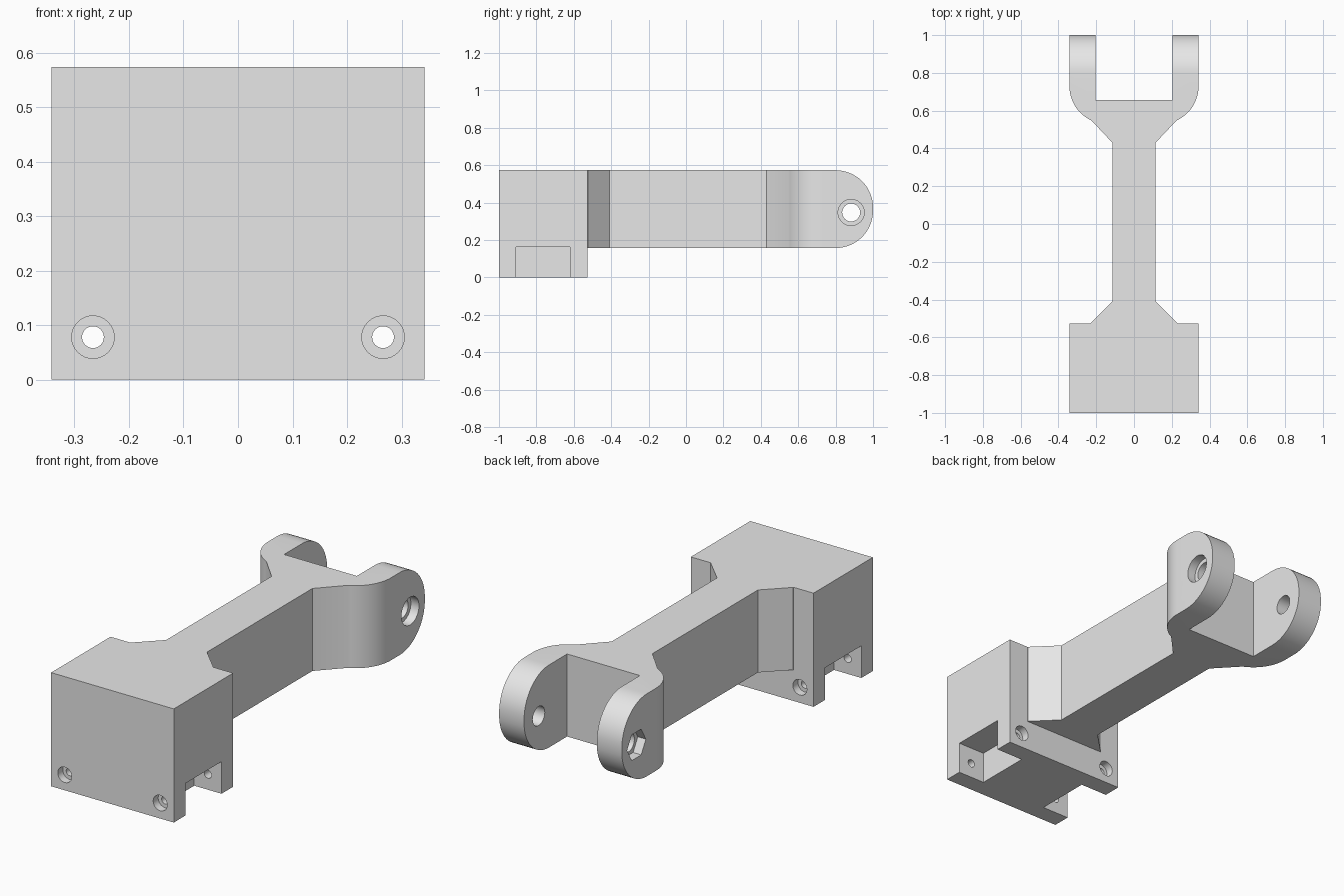
import bpy
import bmesh
from math import pi, sin, cos
from mathutils import Matrix, Vector

default = bpy.data.objects.get("Cube")
if default:
    bpy.data.objects.remove(default)

grey = bpy.data.materials.new("plain_grey")
grey.use_nodes = True
COLOUR = (0.8, 0.8, 0.8, 1)
grey.diffuse_color = COLOUR
grey.node_tree.nodes["Principled BSDF"].inputs["Base Color"].default_value = COLOUR

TOP, ARM_BOTTOM = 0.573, 0.157
HALF_WIDTH = 0.342


def make_object(name, bm):
    bmesh.ops.recalc_face_normals(bm, faces=bm.faces)
    mesh = bpy.data.meshes.new(name)
    bm.to_mesh(mesh)
    bm.free()
    mesh.materials.append(grey)
    obj = bpy.data.objects.new(name, mesh)
    bpy.context.collection.objects.link(obj)
    return obj


def prism(name, points, direction):
    """Closed outline pushed along a direction."""
    bm = bmesh.new()
    face = bm.faces.new([bm.verts.new(p) for p in points])
    pushed = bmesh.ops.extrude_face_region(bm, geom=[face])["geom"]
    verts = [v for v in pushed if isinstance(v, bmesh.types.BMVert)]
    bmesh.ops.translate(bm, verts=verts, vec=Vector(direction))
    return make_object(name, bm)


def box(name, low, high):
    bm = bmesh.new()
    low, high = Vector(low), Vector(high)
    size = high - low
    bmesh.ops.create_cube(bm, size=1, matrix=Matrix.Translation((low + high) / 2)
                          @ Matrix.Diagonal((*size, 1)))
    return make_object(name, bm)


def rod(name, centre, radius, length, axis, sides=32):
    bm = bmesh.new()
    turn = Matrix.Rotation(pi / 2, 4, "Y" if axis == "x" else "X")
    bmesh.ops.create_cone(bm, cap_ends=True, segments=sides, radius1=radius,
                          radius2=radius, depth=length,
                          matrix=Matrix.Translation(centre) @ turn)
    return make_object(name, bm)


def combine(target, other, operation):
    mod = target.modifiers.new(operation.lower(), "BOOLEAN")
    mod.operation, mod.object, mod.solver = operation, other, "EXACT"
    bpy.context.view_layer.objects.active = target
    bpy.ops.object.modifier_apply(modifier=mod.name)
    bpy.data.objects.remove(other)


def arc(cx, cy, radius, start, end, steps):
    angles = [start + (end - start) * i / steps for i in range(steps + 1)]
    return [(cx + radius * cos(a), cy + radius * sin(a)) for a in angles]


# Plan outline: chamfered root, slim bar, flare, rounded shoulders, fork
half = [(0.23, -0.56), (0.23, -0.525), (0.114, -0.41), (0.114, 0.43)]
half += arc(0.142, 0.73, 0.2, -1.14, 0, 14) + [(HALF_WIDTH, 1.1)]
outline = half + [(-x, y) for x, y in reversed(half)]
arm = prism("connecting_arm", [(x, y, 0) for x, y in outline], (0, 0, 0.8))

# Side outline: flat bar with a rounded fork end
R = 0.2
side = [(-0.8, ARM_BOTTOM)] + arc(1 - R, ARM_BOTTOM + R, R, -pi / 2, 0, 14)
side += arc(1 - R, TOP - R, R, 0, pi / 2, 14) + [(-0.8, TOP)]
combine(arm, prism("side_shape", [(-0.5, y, z) for y, z in side], (1, 0, 0)), "INTERSECT")

# Fork slot
combine(arm, box("fork_slot", (-0.203, 0.657, 0), (0.203, 1.2, 0.9)), "DIFFERENCE")

# Mounting block
combine(arm, box("mounting_block", (-HALF_WIDTH, -1, 0), (HALF_WIDTH, -0.527, TOP)), "UNION")

# Pockets under the block, with counterbored screw holes through their walls
for s in (-1, 1):
    x0, x1 = sorted((s * 0.19, s * 0.5))
    combine(arm, box("pocket", (x0, -0.908, -0.1), (x1, -0.62, 0.162)), "DIFFERENCE")
    combine(arm, rod("screw_hole", (s * 0.266, -0.77, 0.078), 0.02, 0.6, "y"), "DIFFERENCE")
    for y in (-1, -0.527):
        combine(arm, rod("screw_recess", (s * 0.266, y, 0.078), 0.039, 0.08, "y"), "DIFFERENCE")

# Fork pin hole: round recess on the left, hexagonal recess on the right
PIN_Y, PIN_Z = 0.883, 0.347
combine(arm, rod("pin_hole", (0, PIN_Y, PIN_Z), 0.048, 1, "x"), "DIFFERENCE")
combine(arm, rod("pin_recess", (HALF_WIDTH, PIN_Y, PIN_Z), 0.07, 0.09, "x"), "DIFFERENCE")
combine(arm, rod("nut_recess", (-HALF_WIDTH, PIN_Y, PIN_Z), 0.075, 0.09, "x", 6), "DIFFERENCE")

# Smooth the curved faces, keep the edges sharp
bpy.ops.object.select_all(action="DESELECT")
arm.select_set(True)
bpy.context.view_layer.objects.active = arm
bpy.ops.object.shade_smooth_by_angle(angle=0.45)
